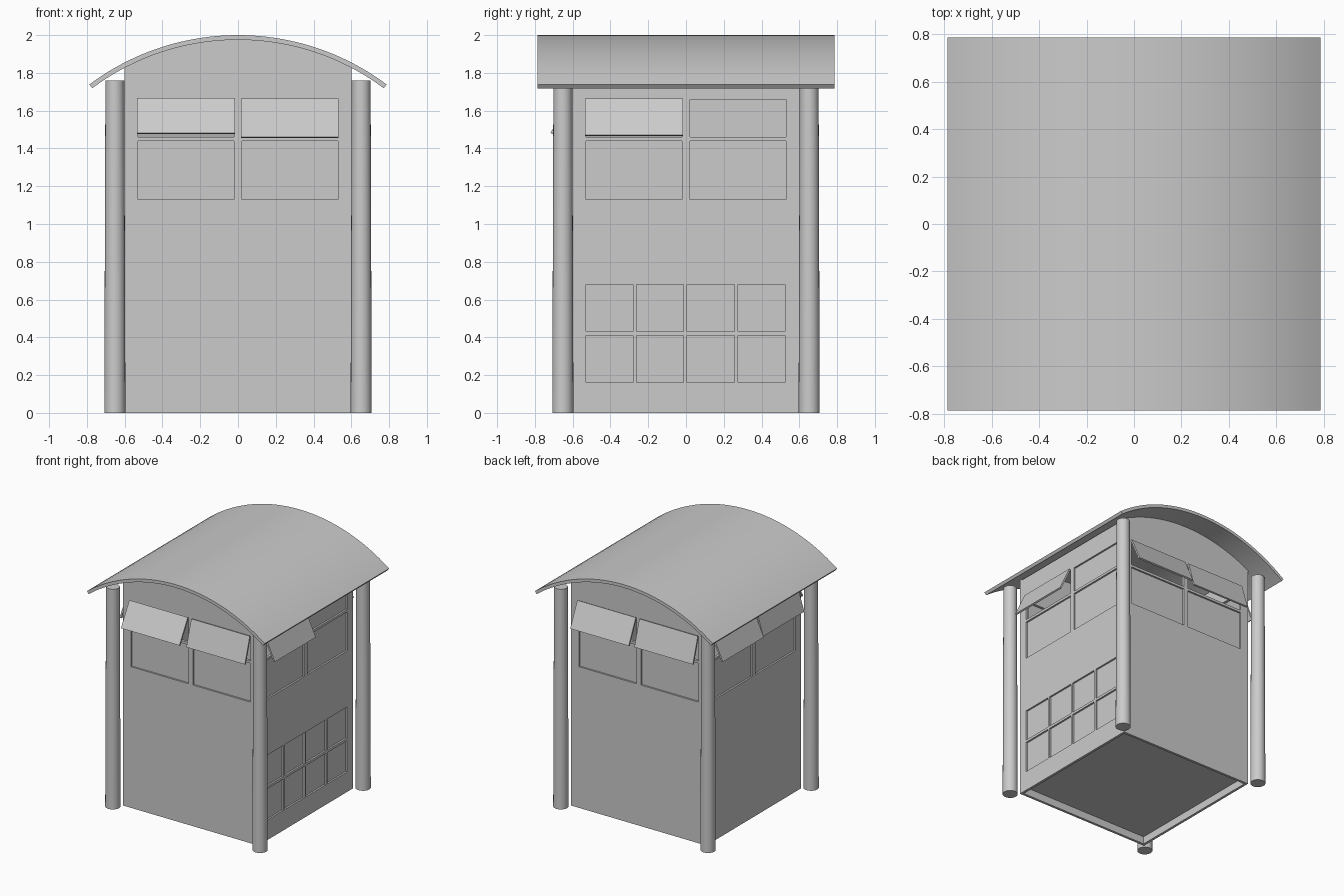
import bpy, bmesh
from math import sin, cos, asin, pi, radians, sqrt
from mathutils import Matrix, Vector

if "Cube" in bpy.data.objects:
    bpy.data.objects.remove(bpy.data.objects["Cube"])

GREY = (0.6, 0.6, 0.6, 1)
grey = bpy.data.materials.new("plain grey")
grey.use_nodes = True
grey.diffuse_color = GREY
grey.node_tree.nodes["Principled BSDF"].inputs["Base Color"].default_value = GREY

HALF = 0.6            # half width of the hut
THICK = 0.02          # wall thickness
ROOF_Z, ROOF_R = 0.685, 1.315   # centre height and outer radius of the roof arc
ROOF_T = 0.025
HINGE = 1.66


def finish(bm, name, turn=0.0, smooth=False):
    """Turn the mesh about the hut's axis and make it an object."""
    bmesh.ops.recalc_face_normals(bm, faces=bm.faces)
    bm.transform(Matrix.Rotation(turn, 4, 'Z'))
    mesh = bpy.data.meshes.new(name)
    bm.to_mesh(mesh)
    bm.free()
    mesh.materials.append(grey)
    ob = bpy.data.objects.new(name, mesh)
    bpy.context.collection.objects.link(ob)
    if smooth:
        bpy.ops.object.select_all(action='DESELECT')
        ob.select_set(True)
        bpy.context.view_layer.objects.active = ob
        bpy.ops.object.shade_smooth_by_angle(angle=radians(30))
    return ob


def add_box(bm, x, y, z, spin=None):
    """Add a box spanning three (low, high) ranges."""
    size = [r[1] - r[0] for r in (x, y, z)]
    mid = Vector([(r[0] + r[1]) / 2 for r in (x, y, z)])
    m = Matrix.Translation(mid) @ Matrix.Diagonal((*size, 1))
    bmesh.ops.create_cube(bm, size=1, matrix=spin @ m if spin else m)


def extrude_profile(points, y0, y1):
    """Extrude an x-z outline along y."""
    bm = bmesh.new()
    face = bm.faces.new([bm.verts.new((x, y0, z)) for x, z in points])
    out = bmesh.ops.extrude_face_region(bm, geom=[face])
    moved = [v for v in out["geom"] if isinstance(v, bmesh.types.BMVert)]
    bmesh.ops.translate(bm, verts=moved, vec=(0, y1 - y0, 0))
    return bm


def arc(radius, half_angle, steps):
    angles = [half_angle * (2 * i / steps - 1) for i in range(steps + 1)]
    return [(radius * sin(a), ROOF_Z + radius * cos(a)) for a in angles]


# Curved roof sheet
edge = asin(0.787 / ROOF_R)
sheet = arc(ROOF_R, edge, 32) + arc(ROOF_R - ROOF_T, edge, 32)[::-1]
finish(extrude_profile(sheet, -0.787, 0.787), "roof", smooth=True)

# Corner posts, slightly tapered
for sx, sy, name in ((-1, -1, "front_right"), (1, -1, "front_left"),
                     (-1, 1, "back_right"), (1, 1, "back_left")):
    bm = bmesh.new()
    bmesh.ops.create_cone(bm, cap_ends=True, segments=24, radius1=0.056, radius2=0.05,
                          depth=1.76, matrix=Matrix.Translation((sx * 0.652, sy * 0.652, 0.88)))
    finish(bm, name + "_post", smooth=True)

# Raised floor
bm = bmesh.new()
inner = (THICK - HALF, HALF - THICK)
add_box(bm, inner, inner, (0.06, 0.08))
finish(bm, "floor")

# Window layout: columns and rows of openings
COLUMNS = ((-0.53, -0.02), (0.02, 0.53))
LOWER, UPPER = (1.13, 1.44), (1.46, HINGE)


def grid_openings():
    """Four by two small panels low on the wall."""
    step = 0.268
    return [((-0.53 + i * step, -0.53 + i * step + 0.25), (0.16 + j * 0.27, 0.41 + j * 0.27))
            for i in range(4) for j in range(2)]


def build_side(name, turn, gable, tilts, grid):
    # Wall slab, arched under the roof on the gable sides
    if gable:
        r = ROOF_R - ROOF_T + 0.004
        top = arc(r, asin(HALF / r), 24)
        half = HALF
    else:
        half = HALF - THICK
        top = [(-half, 1.82), (half, 1.82)]
    wall = finish(extrude_profile([(half, 0), (-half, 0)] + top, -HALF, THICK - HALF),
                  name + "_wall", turn)

    # Openings cut through the wall
    panes = [(c, LOWER) for c in COLUMNS] + (grid_openings() if grid else [])
    holes = []
    for column, tilt in zip(COLUMNS, tilts):
        (holes if tilt else panes).append((column, UPPER))
    bm = bmesh.new()
    for x, z in panes + holes:
        add_box(bm, x, (-HALF - 0.05, THICK - HALF + 0.05), z)
    cutter = finish(bm, name + "_opening_cutter", turn)
    cutter.hide_render = True
    cutter.hide_set(True)
    cut = wall.modifiers.new("openings", 'BOOLEAN')
    cut.object = cutter
    cut.solver = 'EXACT'
    # Apply the cut and drop the cutter
    bpy.context.view_layer.update()
    graph = bpy.context.evaluated_depsgraph_get()
    mesh = bpy.data.meshes.new_from_object(wall.evaluated_get(graph))
    wall.modifiers.clear()
    wall.data = mesh
    bpy.data.objects.remove(cutter)

    # Recessed panes
    bm = bmesh.new()
    for x, z in panes:
        add_box(bm, x, (0.014 - HALF, THICK - HALF), z)
    finish(bm, name + "_panes", turn)

    # Top-hinged flaps swung outward
    for i, (column, tilt) in enumerate(zip(COLUMNS, tilts)):
        if tilt:
            spin = Matrix.Translation((0, -HALF, HINGE)) @ Matrix.Rotation(-radians(tilt), 4, 'X')
            bm = bmesh.new()
            add_box(bm, (column[0] - 0.005, column[1] + 0.003), (-0.013, 0), (-0.213, 0), spin)
            finish(bm, f"{name}_flap_{i + 1}", turn)


build_side("front", 0, True, (30, 17), False)
build_side("left", pi / 2, False, (25, 0), True)
build_side("back", pi, True, (25, 17), False)
build_side("right", -pi / 2, False, (25, 17), False)
